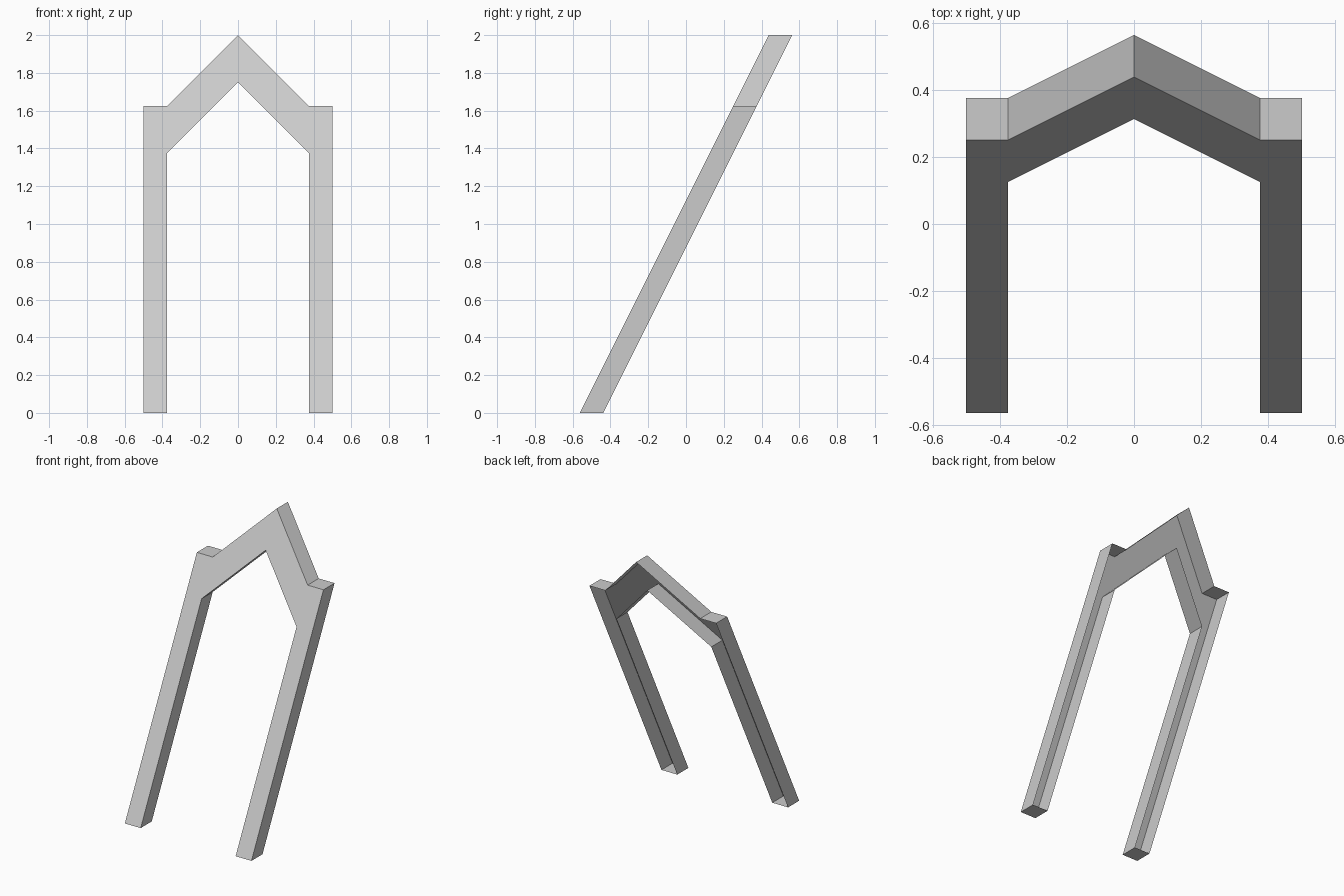
import bpy
import bmesh
from mathutils import Vector

cube = bpy.data.objects.get("Cube")
if cube:
    bpy.data.objects.remove(cube, do_unlink=True)

# Plain grey finish
grey = bpy.data.materials.new("light_grey")
grey.use_nodes = True
colour = (0.6, 0.6, 0.6, 1)
grey.diffuse_color = colour
grey.node_tree.nodes["Principled BSDF"].inputs["Base Color"].default_value = colour

# Half outline of the pointed arch, from the peak down the outside and up the inside
half = [(0, 2), (0.375, 1.625), (0.5, 1.625), (0.5, 0),
        (0.375, 0), (0.375, 1.375), (0, 1.75)]
mirrored = [(-x, z) for x, z in half[-2:0:-1]]
depth, lean, base = 0.125, 0.5, -0.5625

bm = bmesh.new()


def lean_point(x, z):
    return bm.verts.new((x, base + lean * z, z))


# Leaning front face: one half on each side of the centre line
right_half = [lean_point(x, z) for x, z in half]
left_half = [right_half[-1]] + [lean_point(x, z) for x, z in mirrored] + [right_half[0]]
faces = [bm.faces.new(loop) for loop in (right_half, left_half)]
for face in faces:
    face.normal_update()
    if face.normal.y > 0:
        face.normal_flip()

# Rim walls run straight back from the outline; the back stays open
rim = [e for e in bm.edges if e.is_boundary]
walls = bmesh.ops.extrude_edge_only(bm, edges=rim)["geom"]
bmesh.ops.translate(bm, vec=Vector((0, depth, 0)),
                    verts=[g for g in walls if isinstance(g, bmesh.types.BMVert)])
bmesh.ops.recalc_face_normals(bm, faces=bm.faces)
front = next(f for f in bm.faces if len(f.verts) > 4)
if front.normal.y > 0:
    bmesh.ops.reverse_faces(bm, faces=bm.faces)
# Merge the two halves into a single flat front
bmesh.ops.dissolve_edges(bm, edges=[e for e in bm.edges if len(e.link_faces) == 2
                                    and all(len(f.verts) > 4 for f in e.link_faces)])

mesh = bpy.data.meshes.new("leaning_arch_frame")
bm.to_mesh(mesh)
bm.free()
mesh.materials.append(grey)
arch = bpy.data.objects.new("leaning_arch_frame", mesh)
bpy.context.collection.objects.link(arch)
